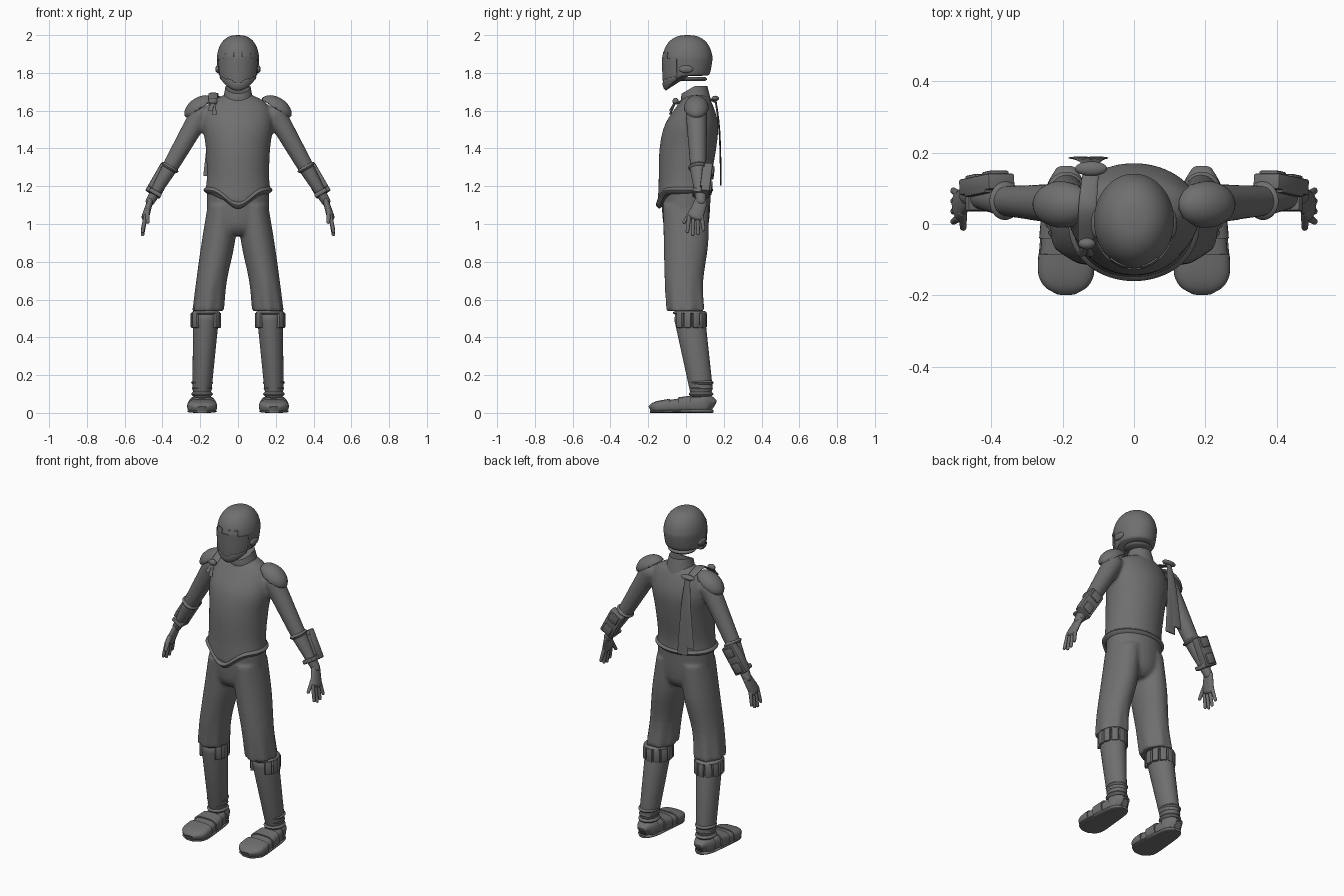
import bpy, bmesh, math
from mathutils import Vector, Matrix, Euler

default_cube = bpy.data.objects.get("Cube")
if default_cube:
    bpy.data.objects.remove(default_cube)

GREY = (.16, .16, .16, 1)
material = bpy.data.materials.new("plain grey")
material.use_nodes = True
material.diffuse_color = GREY
material.node_tree.nodes["Principled BSDF"].inputs["Base Color"].default_value = GREY

SIDE, BACK, UP = Matrix.Identity(3)
QUARTER = [1.55 * k / 7 for k in range(8)]

# Joints of the left side; the right side mirrors them
SHOULDER = Vector((.2, .055, 1.58))
ELBOW = Vector((.36, .065, 1.3))
WRIST = Vector((.465, .08, 1.12))
KNUCKLES = Vector((.49, .05, 1.04))
KNEE = Vector((.17, .02, .5))
ANKLE = Vector((.19, .08, .13))


def lerp(start, end, t):
    return start + (end - start) * t


def smooth_rings(rings, steps):
    """Catmull-Rom interpolation of (x, y, z, width, depth, dip) sections."""
    padded = [tuple(ring) + (0,) * (6 - len(ring)) for ring in rings]
    padded = padded[:1] + padded + padded[-1:]
    result = []
    for i in range(len(rings) - 1):
        for step in range(steps):
            t = step / steps
            result.append([b + t * (c - a + t * (2 * a - 5 * b + 4 * c - d + t * (3 * b - a - 3 * c + d))) / 2
                           for a, b, c, d in zip(*padded[i:i + 4])])
    return result + [list(padded[-1])]


def loft(bm, rings, segments=32, steps=4, flat=True, up=BACK, power=8, square=2, fold=None):
    """Capped skin over elliptical sections; dip lowers the front of a section."""
    rings = smooth_rings(rings, steps)
    centres = [Vector(ring[:3]) for ring in rings]
    rows = []
    for i, (x, y, z, width, depth, dip) in enumerate(rings):
        along = UP
        if not flat:
            along = (centres[min(i + 1, len(rings) - 1)] - centres[max(i - 1, 0)]).normalized()
        normal = (up - along * up.dot(along)).normalized()
        across = normal.cross(along)
        row = []
        for k in range(segments):
            angle = math.tau * k / segments
            c, s = math.cos(angle), math.sin(angle)
            swell = 1 + fold(angle, z) if fold else 1
            point = centres[i] + across * width * swell * math.copysign(abs(c) ** (2 / square), c)
            point += normal * depth * swell * math.copysign(abs(s) ** (2 / square), s)
            row.append(bm.verts.new(point - along * dip * max(0, -s) ** power))
        rows.append(row)
    faces = [bm.faces.new((low[k - 1], low[k], high[k], high[k - 1]))
             for low, high in zip(rows, rows[1:]) for k in range(segments)]
    faces += [bm.faces.new(rows[0]), bm.faces.new(rows[-1])]
    bmesh.ops.recalc_face_normals(bm, faces=faces)


def limb(bm, start, end, start_radius, end_radius, squash=1):
    """Tapered tube with round ends."""
    along = (end - start).normalized()
    stops = [(start - along * start_radius * math.sin(q), start_radius * math.cos(q)) for q in reversed(QUARTER)]
    stops += [(end + along * end_radius * math.sin(q), end_radius * math.cos(q)) for q in QUARTER]
    loft(bm, [(*centre, r, r * squash) for centre, r in stops], steps=1, flat=False)


def roll(bm, centre, along, width, depth, bulge, **options):
    """Padded band around a limb or the body."""
    dip = options.pop("dip", 0)
    rings = [(*(centre + along.normalized() * bulge * k), width - bulge * abs(k), depth - bulge * abs(k), dip)
             for k in (-1, 0, 1)]
    loft(bm, rings, flat=False, **options)


def box(bm, centre, size, turn):
    matrix = Matrix.LocRotScale(centre, turn, Vector(size))
    verts = bmesh.ops.create_cube(bm, size=1, matrix=matrix)["verts"]
    edges = list({edge for vert in verts for edge in vert.link_edges})
    bmesh.ops.bevel(bm, geom=edges, offset=.006, segments=2, affect='EDGES', profile=.5)


def ball(bm, centre, size, turn=Matrix.Identity(3)):
    matrix = Matrix.LocRotScale(Vector(centre), turn, Vector(size))
    bmesh.ops.create_uvsphere(bm, u_segments=32, v_segments=16, radius=1, matrix=matrix)


def part(name, bm, mirror=False, voxel=0, thickness=0):
    mesh = bpy.data.meshes.new(name)
    bm.to_mesh(mesh)
    bm.free()
    mesh.materials.append(material)
    obj = bpy.data.objects.new(name, mesh)
    bpy.context.collection.objects.link(obj)
    bpy.ops.object.select_all(action='DESELECT')
    obj.select_set(True)
    bpy.context.view_layer.objects.active = obj
    bpy.ops.object.shade_smooth_by_angle(angle=math.radians(40))
    if thickness:
        solid = obj.modifiers.new("thickness", 'SOLIDIFY')
        solid.thickness, solid.offset = thickness, 1
    if mirror:
        obj.modifiers.new("mirror", 'MIRROR')
    if voxel:
        blend = obj.modifiers.new("blend", 'REMESH')
        blend.mode, blend.voxel_size, blend.use_smooth_shade = 'VOXEL', voxel, True
        soften = obj.modifiers.new("soften", 'SMOOTH')
        soften.factor, soften.iterations = .5, 4


def make(name, builder, *arguments, mirror=False, **options):
    """Object made of a single loft, limb, roll or ball."""
    bm = bmesh.new()
    builder(bm, *arguments, **options)
    part(name, bm, mirror)


# Helmet, with visor and mouth guard raised from the same skin
helmet = [(0, .005, 1.785, .095, .106, .075), (0, .005, 1.8, .105, .122, .06)]
helmet += [(0, .008, 1.87 + .13 * math.sin(q), .112 * math.cos(q) ** .8, .132 * math.cos(q) ** .8) for q in QUARTER]
make("helmet", loft, helmet, segments=64, power=2)


def face_plate(name, keep, thickness):
    bm = bmesh.new()
    loft(bm, helmet, segments=128, steps=12, power=2)
    unwanted = [face for face in bm.faces if len(face.verts) > 4 or not keep(face.calc_center_median())]
    bmesh.ops.delete(bm, geom=unwanted, context='FACES')
    part(name, bm, thickness=thickness)


def below_brow(point):
    x = abs(point.x)
    return point.z < (1.885 if x < .02 else 1.91 if x < .065 else 1.875)


face_plate("visor", lambda p: p.y < -.05 and below_brow(p), .004)
face_plate("mouth_guard", lambda p: p.y < -.05 and p.z < 1.745 + abs(p.x) * .4, .007)
make("ear_cover", ball, (.108, 0, 1.82), (.012, .038, .02), mirror=True)

# Neck band and collar
make("neck_band", roll, Vector((0, .035, 1.767)), UP, .08, .077, .01)
make("collar", loft, [(0, .055, 1.64, .09, .08), (0, .05, 1.68, .076, .076, .01), (0, .045, 1.73, .066, .068, .04)],
     power=1)

# Tunic body blended with sleeves
bm = bmesh.new()
loft(bm, [(0, -.008, 1.165, .174, .143, .08), (0, -.005, 1.25, .165, .14, .03), (0, .01, 1.4, .17, .15),
          (0, .03, 1.53, .185, .14), (0, .05, 1.635, .155, .09), (0, .055, 1.685, .07, .055)], segments=48)
for side in (1, -1):
    flip = Vector((side, 1, 1))
    limb(bm, SHOULDER * flip, ELBOW * flip, .057, .043)
part("tunic", bm, voxel=.011)
make("tunic_hem", roll, Vector((0, -.008, 1.18)), UP, .183, .152, .02, dip=.08, segments=64)

# Breeches with gathered hems
def gathers(angle, z):
    return .045 * math.sin(7 * angle) * max(0, min(1, (.75 - z) * 5))


bm = bmesh.new()
loft(bm, [(0, 0, .94, .07, .08), (0, 0, 1, .155, .12), (0, 0, 1.19, .166, .132)])
for side in (1, -1):
    loft(bm, [(side * .158, 0, .54, .082, .1), (side * .14, -.01, .7, .081, .102),
              (side * .105, 0, .9, .088, .118), (side * .08, 0, 1.1, .08, .12)], segments=64, fold=gathers)
part("breeches", bm, voxel=.01)

# Shin guards, knee pads and ankle cuffs
make("shin_guard", limb, KNEE, ANKLE, .068, .051, squash=1.2, mirror=True)
make("knee_band", roll, KNEE + UP * .03, UP, .075, .089, .01, mirror=True)
bm = bmesh.new()
for i in range(9):
    turn = Matrix.Rotation(math.radians(i * 32 - 40), 3, 'Z')
    spoke = turn @ SIDE
    box(bm, KNEE + Vector((spoke.x * .07, spoke.y * .08, -.01)), (.02, .038, .08), turn)
part("knee_pad", bm, mirror=True)
bm = bmesh.new()
for height, grow in enumerate((.007, .003, .007)):
    roll(bm, ANKLE + UP * (height - 1) * .03, UP, .051 + grow, .059 + grow, .015)
part("ankle_cuff", bm, mirror=True)


# Shoes: every piece is a stretch of the same outline from heel (0) to toe (1)
def shoe_piece(name, start, end, grow=0, height=1):
    rings = []
    for k in range(17):
        t = lerp(start, end, k / 16)
        rounding = max(.1, 1 - abs(2 * t - 1) ** 6) ** .5
        half = (lerp(.1, .055, t) * height * rounding ** .5 + grow) / 2
        rings.append((ANKLE.x, lerp(.145, -.19, t), half, lerp(.052, .082, t) * rounding + grow, half))
    make(name, loft, rings, mirror=True, steps=1, flat=False, up=UP, square=3)


shoe_piece("shoe_upper", 0, 1)
shoe_piece("shoe_sole", 0, 1, grow=.004, height=.2)
shoe_piece("heel_counter", 0, .2, grow=.005)
shoe_piece("instep_strap", .35, .55, grow=.007)
shoe_piece("toe_cap", .68, 1, grow=.005)

# Shoulder pads with rivets
slope = Euler((0, math.radians(33), 0)).to_matrix()
middle = SHOULDER + UP * .03
bm = bmesh.new()
ball(bm, middle, (.086, .06, .055), slope)
bmesh.ops.bisect_plane(bm, geom=[*bm.verts, *bm.edges, *bm.faces], plane_co=middle, plane_no=slope @ UP,
                       clear_inner=True)
part("shoulder_pad", bm, mirror=True, thickness=.006)
bm = bmesh.new()
for offset in (-.04, .04):
    ball(bm, middle + Vector((-.02, offset, .045)), (.009, .009, .009))
part("pad_rivets", bm, mirror=True)

# Forearms, elbow cuffs and plated bracers
make("forearm", limb, ELBOW, WRIST, .041, .024, squash=1.1, mirror=True)
make("elbow_cuff", roll, ELBOW, WRIST - SHOULDER, .051, .054, .014, mirror=True)
lean = Euler((math.radians(-6), math.radians(-30), 0)).to_matrix()
middle = lerp(ELBOW, WRIST, .4) + BACK * .015
bm = bmesh.new()
for offset, size in (((.01, .025, 0), (.085, .045, .17)), ((.01, .05, .05), (.06, .014, .055)),
                     ((.01, .05, -.045), (.055, .014, .06)), ((.035, .02, 0), (.035, .05, .12)),
                     ((0, 0, -.075), (.07, .085, .024))):
    box(bm, middle + lean @ Vector(offset), size, lean)
part("bracer", bm, mirror=True)

# Hands with four fingers and a thumb
bm = bmesh.new()
limb(bm, WRIST, KNUCKLES, .016, .02, squash=2.1)
for i, length in enumerate((.08, .095, .09, .07)):
    spread = BACK * (i - 1.5) * .022
    limb(bm, KNUCKLES + spread, KNUCKLES + spread * 1.3 + Vector((.015, 0, -length)), .011, .009)
thumb = KNUCKLES - BACK * .06 - UP * .03
limb(bm, lerp(WRIST, KNUCKLES, .6) - BACK * .03, thumb - SIDE * .012, .013, .009)
part("hand", bm, mirror=True)

# Shoulder sash: strap, front knot with tails, long ribbons down the back
make("sash_strap", loft, [(-.135, -.05, 1.635, .022, .005), (-.13, .05, 1.69, .025, .006),
                          (-.12, .155, 1.645, .022, .005)], steps=8, flat=False, up=UP)
front_knot, back_knot = Vector((-.132, -.055, 1.65)), Vector((-.12, .155, 1.665))
bm = bmesh.new()
ball(bm, front_knot, (.024, .016, .018))
ball(bm, back_knot, (.045, .02, .014))
for sway, drop in ((-.015, .05), (.008, .07)):
    tail = front_knot + Vector((sway, -.03, -drop))
    loft(bm, [(*front_knot, .008, .006), (*tail, .013, .006)])
part("sash_knots", bm)
bm = bmesh.new()
for sway, drop in ((.015, .46), (-.03, .41)):
    end = back_knot + Vector((sway, .03, -drop))
    bend = lerp(back_knot, end, .4) + BACK * .01
    loft(bm, [(*back_knot, .016, .005), (*bend, .024, .004), (*end, .034, .004)])
part("sash_ribbons", bm)
